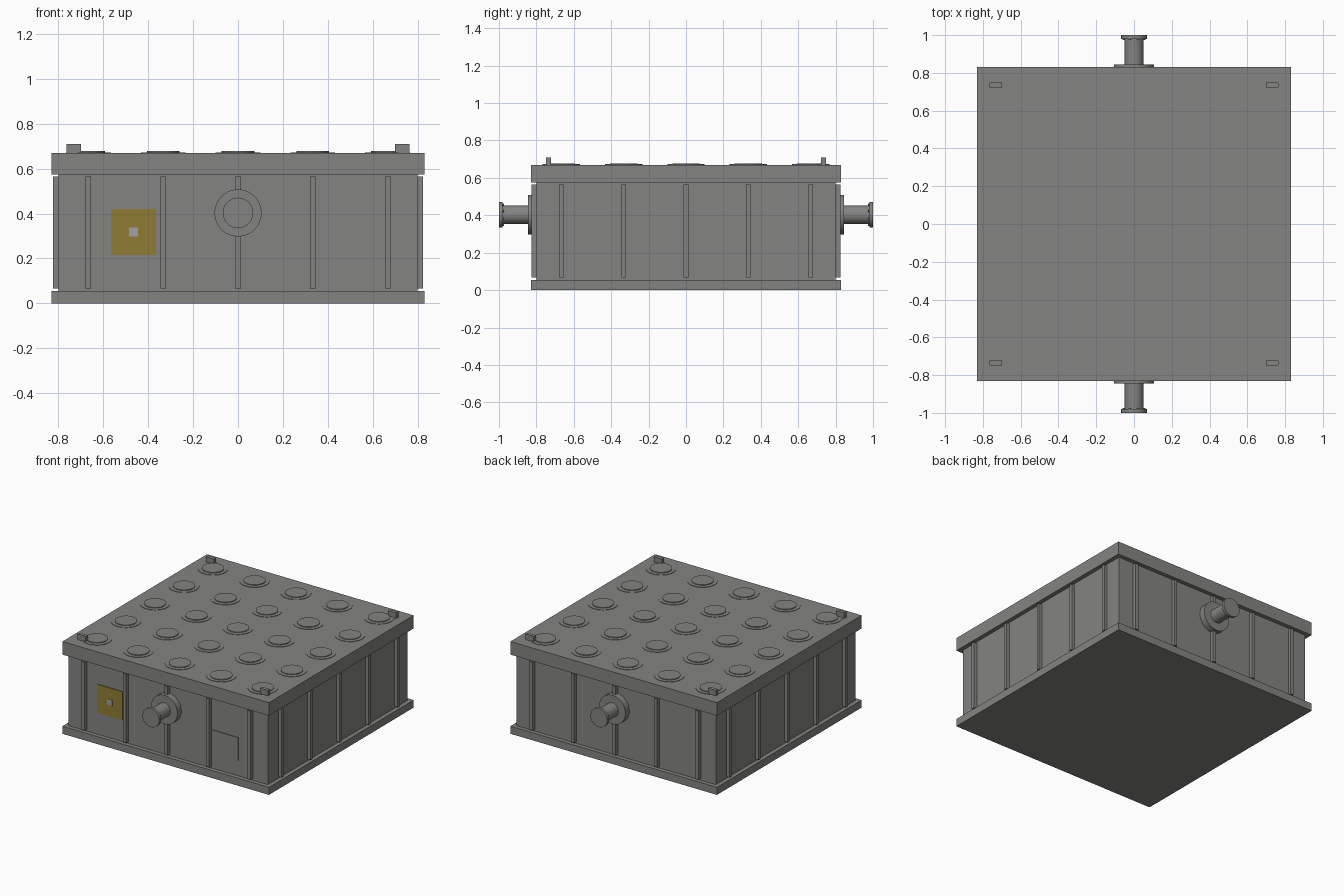
import bpy, math
from mathutils import Matrix, Vector

if "Cube" in bpy.data.objects:
    bpy.data.objects.remove(bpy.data.objects["Cube"])


def material(name, rgb):
    m = bpy.data.materials.new(name)
    m.diffuse_color = (*rgb, 1)
    m.use_nodes = True
    m.node_tree.nodes["Principled BSDF"].inputs["Base Color"].default_value = m.diffuse_color
    return m


GREY = material("steel grey", (0.23, 0.23, 0.22))
YELLOW = material("warning yellow", (0.28, 0.20, 0.035))
LIGHT = material("light grey", (0.36, 0.36, 0.35))


def box(name, x0, x1, y0, y1, z0, z1, mat=GREY):
    bpy.ops.mesh.primitive_cube_add(size=1, location=((x0 + x1) / 2, (y0 + y1) / 2, (z0 + z1) / 2))
    ob = bpy.context.object
    ob.name = name
    ob.data.transform(Matrix.Diagonal((x1 - x0, y1 - y0, z1 - z0, 1)))
    ob.data.materials.append(mat)
    return ob


def rod(name, start, end, r, sides=32):
    a, b = Vector(start), Vector(end)
    d = b - a
    bpy.ops.mesh.primitive_cylinder_add(vertices=sides, radius=r, depth=d.length, location=(a + b) / 2)
    ob = bpy.context.object
    ob.name = name
    ob.data.transform(d.to_track_quat('Z', 'Y').to_matrix().to_4x4())
    ob.data.materials.append(GREY)
    bpy.ops.object.shade_smooth_by_angle(angle=math.radians(35))
    return ob


# Base, tank body and lid
box("base", -0.83, 0.83, -0.83, 0.83, 0, 0.055)
box("tank_body", -0.80, 0.80, -0.80, 0.80, 0.05, 0.58)
box("lid", -0.83, 0.83, -0.83, 0.83, 0.575, 0.67)

# Stiffening ribs on all four sides
steps = [i / 3 for i in range(-2, 3)]
w = 0.0125
for s in (-1, 1):
    lo, hi = sorted((s * 0.79, s * 0.825))
    for p in steps:
        box("end_rib", p - w, p + w, lo, hi, 0.067, 0.565)
        box("side_rib", lo, hi, p - w, p + w, 0.067, 0.565)

# Lid caps: wide thin washer with a small disc on it
for x in steps:
    for y in steps:
        rod("cap_washer", (x, y, 0.665), (x, y, 0.673), 0.10)
        rod("cap_disc", (x, y, 0.665), (x, y, 0.678), 0.073)

# Lifting lugs at the lid corners
for sx in (-1, 1):
    for sy in (-1, 1):
        x0, x1 = sorted((sx * 0.70, sx * 0.765))
        y0, y1 = sorted((sy * 0.723, sy * 0.748))
        box("lifting_lug", x0, x1, y0, y1, 0.665, 0.71)

# Flanged pipes front and back
zc = 0.403
for s in (-1, 1):
    rod("wall_flange", (0, s * 0.79, zc), (0, s * 0.845, zc), 0.105, 48)
    rod("pipe", (0, s * 0.84, zc), (0, s * 0.985, zc), 0.05)
    rod("end_flange", (0, s * 0.98, zc), (0, s * 1.0, zc), 0.068)
    for k in range(8):
        a = math.tau * (k + 0.5) / 8
        x, z = 0.058 * math.cos(a), zc + 0.058 * math.sin(a)
        rod("flange_bolt", (x, s * 0.973, z), (x, s * 0.985, z), 0.007, 6)

# Front plates: yellow sign with light centre, and a plain grey plate
box("sign_plate", -0.565, -0.365, -0.806, -0.799, 0.215, 0.42, YELLOW)
box("sign_centre", -0.485, -0.445, -0.808, -0.80, 0.297, 0.337, LIGHT)
box("name_plate", 0.35, 0.565, -0.805, -0.799, 0.17, 0.335)
